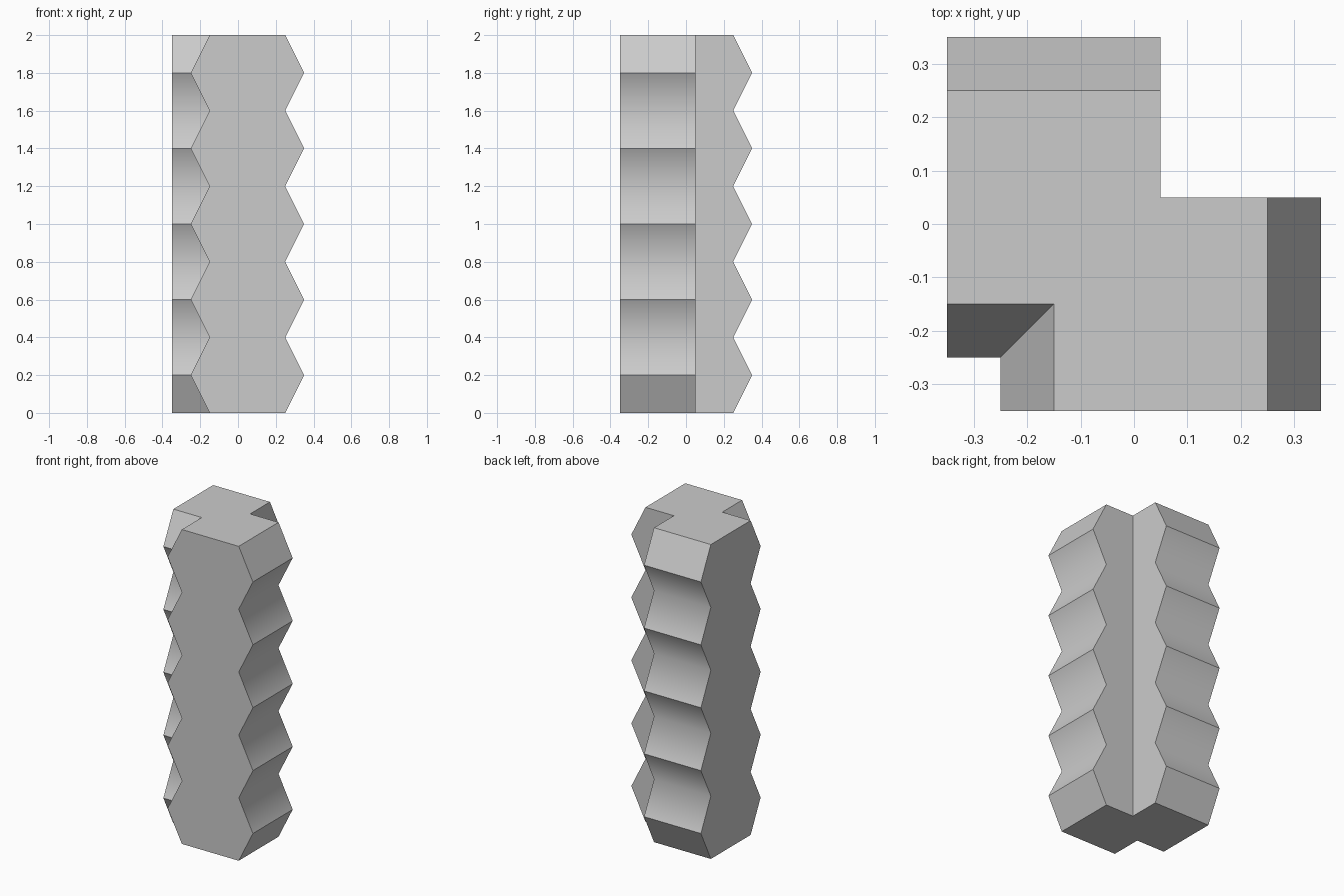
import bpy, bmesh, math
from mathutils import Matrix

if "Cube" in bpy.data.objects:
    bpy.data.objects.remove(bpy.data.objects["Cube"])

TIERS = 5
STEP = 2.0 / TIERS          # height of one hexagonal tier
MID = 0.05                  # profile centre, and inner end of each wing
NEAR = -0.35                # outer end of each wing


def zigzag_prism(name, along_x):
    """Stacked-hexagon outline extruded along x or y."""
    side = [(0.2 + 0.1 * (i % 2), i * STEP / 2) for i in range(2 * TIERS + 1)]
    outline = [(MID + w, z) for w, z in side]
    outline += [(MID - w, z) for w, z in reversed(side)]
    bm = bmesh.new()
    pts = [(NEAR, a, z) if along_x else (a, NEAR, z) for a, z in outline]
    face = bm.faces.new([bm.verts.new(p) for p in pts])
    grown = bmesh.ops.extrude_face_region(bm, geom=[face])["geom"]
    depth = MID - NEAR
    bmesh.ops.translate(bm, vec=(depth, 0, 0) if along_x else (0, depth, 0),
                        verts=[g for g in grown if isinstance(g, bmesh.types.BMVert)])
    bmesh.ops.recalc_face_normals(bm, faces=bm.faces)
    mesh = bpy.data.meshes.new(name)
    bm.to_mesh(mesh)
    bm.free()
    obj = bpy.data.objects.new(name, mesh)
    bpy.context.collection.objects.link(obj)
    return obj


# Two wings merged into one column
column = zigzag_prism("zigzag_column", False)
wing = zigzag_prism("second_wing", True)
union = column.modifiers.new("union", 'BOOLEAN')
union.operation = 'UNION'
union.solver = 'EXACT'
union.object = wing
bpy.context.view_layer.objects.active = column
bpy.ops.object.modifier_apply(modifier=union.name)
bpy.data.objects.remove(wing)

# Clean flat faces; valleys shade smoothly, every other edge is sharp
bm = bmesh.new()
bm.from_mesh(column.data)
bmesh.ops.remove_doubles(bm, verts=bm.verts, dist=1e-4)
bmesh.ops.dissolve_limit(bm, angle_limit=math.radians(1), verts=bm.verts, edges=bm.edges)
for f in bm.faces:
    f.smooth = True
for e in bm.edges:
    z0, z1 = (v.co.z for v in e.verts)
    tier = z0 / STEP
    e.smooth = (abs(z0 - z1) < 1e-3 and abs(tier - round(tier)) < 0.01
                and 0 < round(tier) < TIERS)
bm.to_mesh(column.data)
bm.free()
